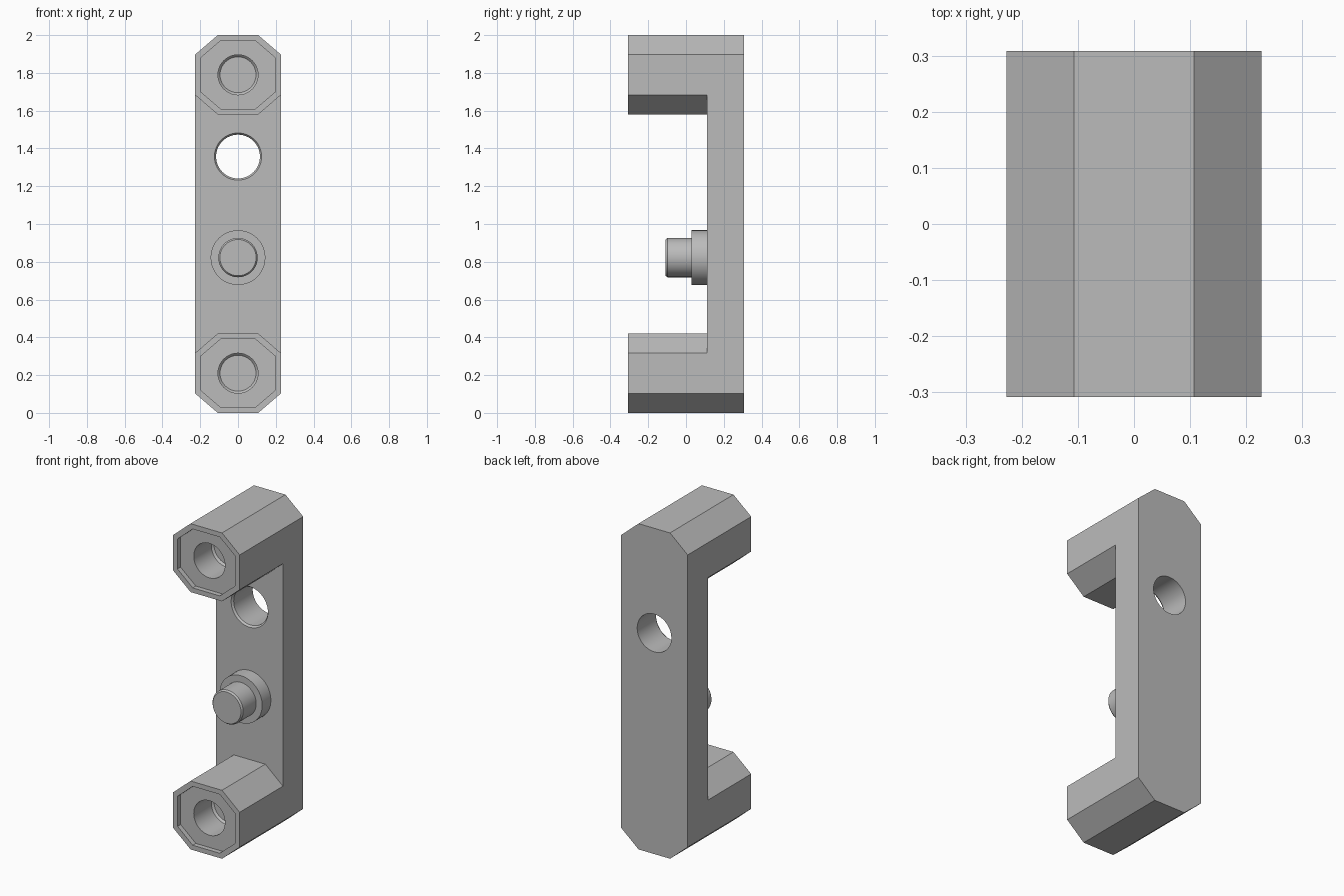
import bpy, bmesh, math

if "Cube" in bpy.data.objects:
    bpy.data.objects.remove(bpy.data.objects["Cube"])

grey = bpy.data.materials.new("plain grey")
grey.use_nodes = True
grey.diffuse_color = (0.5, 0.5, 0.5, 1)
grey.node_tree.nodes["Principled BSDF"].inputs["Base Color"].default_value = (0.5, 0.5, 0.5, 1)

W, FLAT, CHAMFER = 0.227, 0.107, 0.103   # half width, half flat, chamfer height
FRONT, WEB, BACK = -0.308, 0.112, 0.308  # depth positions
LEG = 0.21                               # half height of a leg
LEG_Z = (LEG, 2 - LEG)


def loft(name, sections):
    """Skin a closed solid through rings given as (y, [(x, z), ...])."""
    bm = bmesh.new()
    rings = [[bm.verts.new((x, y, z)) for x, z in pts] for y, pts in sections]
    for a, b in zip(rings, rings[1:]):
        for i in range(len(a)):
            j = (i + 1) % len(a)
            bm.faces.new((a[i], a[j], b[j], b[i]))
    bm.faces.new(rings[0])
    bm.faces.new(rings[-1])
    bmesh.ops.recalc_face_normals(bm, faces=bm.faces)
    mesh = bpy.data.meshes.new(name)
    bm.to_mesh(mesh)
    bm.free()
    mesh.materials.append(grey)
    obj = bpy.data.objects.new(name, mesh)
    bpy.context.collection.objects.link(obj)
    return obj


def circle(z, r, n=48):
    return [(r * math.cos(math.tau * i / n), z + r * math.sin(math.tau * i / n))
            for i in range(n)]


def octagon(z, half, scale=1):
    """Chamfered rectangle centred on x = 0."""
    shape = [(FLAT, half), (W, half - CHAMFER), (W, CHAMFER - half), (FLAT, -half)]
    shape += [(-x, h) for x, h in reversed(shape)]
    return [(x * scale, z + h * scale) for x, h in shape]


def turned(name, z, profile):
    """Round part along y from (y, radius) pairs."""
    return loft(name, [(y, circle(z, r)) for y, r in profile])


def activate(obj):
    bpy.ops.object.select_all(action="DESELECT")
    obj.select_set(True)
    bpy.context.view_layer.objects.active = obj


def cut(target, cutter):
    activate(target)
    mod = target.modifiers.new("cut", "BOOLEAN")
    mod.operation, mod.solver, mod.object = "DIFFERENCE", "EXACT", cutter
    bpy.ops.object.modifier_apply(modifier=mod.name)
    bpy.data.objects.remove(cutter)


# Bracket body: one tall chamfered bar
body = loft("bracket_body", [(FRONT, octagon(1, 1)), (BACK, octagon(1, 1))])

# Channel between the legs, following their chamfered inner faces
top = 1 - 2 * LEG
side = top + CHAMFER
half = [(-0.4, side), (-W, side), (-FLAT, top), (FLAT, top), (W, side), (0.4, side)]
channel = [(x, 1 + h) for x, h in half] + [(x, 1 - h) for x, h in reversed(half)]
cut(body, loft("channel_cutter", [(FRONT - 0.1, channel), (WEB, channel)]))

# Recessed leg ends with blind bores
for z in LEG_Z:
    rim = octagon(z, LEG, 0.86)
    cut(body, loft("recess_cutter", [(FRONT - 0.1, rim), (FRONT + 0.03, rim)]))
    cut(body, turned("bore_cutter", z, [(FRONT - 0.1, 0.106), (FRONT + 0.2, 0.106),
                                        (FRONT + 0.212, 0.095)]))

# Through hole with a small bevel at the front
cut(body, turned("hole_cutter", 1.357, [(WEB - 0.05, 0.125), (WEB, 0.125),
                                        (WEB + 0.012, 0.116), (BACK + 0.1, 0.116)]))

# Stepped peg
peg = turned("peg", 0.822, [(-0.108, 0.096), (-0.098, 0.104), (0.028, 0.104),
                            (0.028, 0.145), (WEB + 0.01, 0.145)])

for obj in (body, peg):
    activate(obj)
    bpy.ops.object.shade_smooth_by_angle(angle=math.radians(25))
